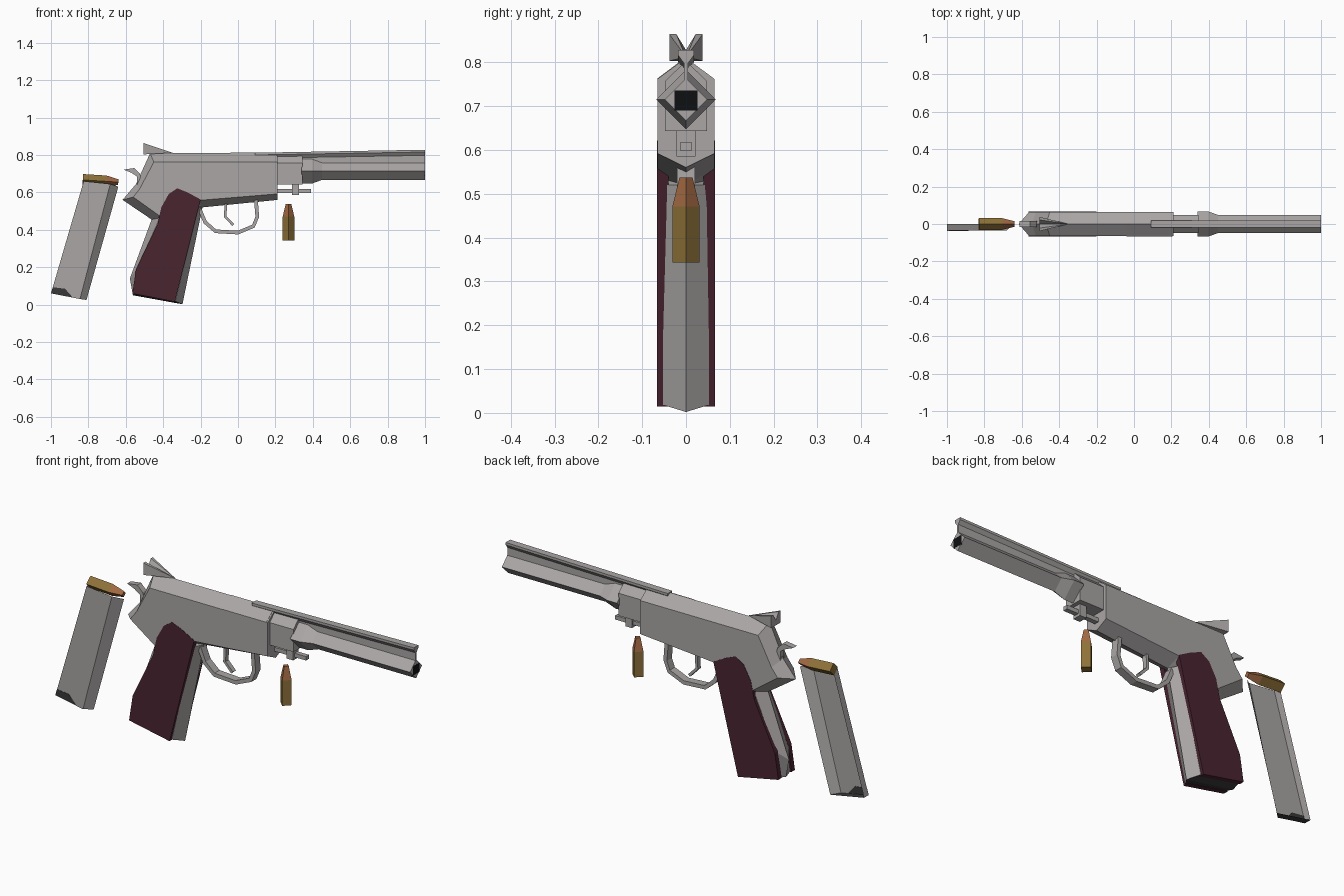
import bpy, bmesh
from mathutils import Vector

if "Cube" in bpy.data.objects:
    bpy.data.objects.remove(bpy.data.objects["Cube"])


def material(name, rgb):
    m = bpy.data.materials.new(name)
    m.diffuse_color = (*rgb, 1)
    m.use_nodes = True
    m.node_tree.nodes["Principled BSDF"].inputs["Base Color"].default_value = m.diffuse_color
    return m


STEEL = material("grey_steel", (0.40, 0.38, 0.375))
DARK = material("dark_steel", (0.04, 0.04, 0.04))
WOOD = material("maroon_grip", (0.068, 0.018, 0.030))
BRASS = material("brass", (0.27, 0.165, 0.04))
COPPER = material("copper", (0.36, 0.14, 0.055))
BLACK = material("bore_black", (0.004, 0.005, 0.006))


def make(name, verts, faces, *mats, closed=True):
    me = bpy.data.meshes.new(name)
    me.from_pydata([tuple(v) for v in verts], [], faces)
    bm = bmesh.new()
    bm.from_mesh(me)
    if closed:
        bmesh.ops.recalc_face_normals(bm, faces=bm.faces)
    bm.to_mesh(me)
    bm.free()
    for m in mats:
        me.materials.append(m)
    ob = bpy.data.objects.new(name, me)
    bpy.context.collection.objects.link(ob)
    return ob


def loft(name, loops, *mats):
    """Skin a row of equal-length loops and cap both ends."""
    n = len(loops[0])
    verts = [v for lp in loops for v in lp]
    faces = [list(range(n)), list(range(len(verts) - n, len(verts)))]
    for k in range(len(loops) - 1):
        for i in range(n):
            j = (i + 1) % n
            faces.append([k * n + i, k * n + j, k * n + n + j, k * n + n + i])
    return make(name, verts, faces, *mats)


def prism(name, pts, y0, y1, mat):
    """Side profile (x, z) extruded across y."""
    return loft(name, [[(x, y, z) for x, z in pts] for y in (y0, y1)], mat)


def ridge_solid(name, outer, inner, hw, *mats):
    """Outer profile is a ridge on y = 0, inner profile is the flat side."""
    return loft(name, [[(x, -hw, z) for x, z in inner],
                       [(x, 0, z) for x, z in outer],
                       [(x, hw, z) for x, z in inner]], *mats)


def box(name, x0, x1, hw, z0, z1, mat):
    return prism(name, [(x0, z0), (x1, z0), (x1, z1), (x0, z1)], -hw, hw, mat)


def mirrored(half):
    """Half section (y, z) mirrored to a full loop."""
    return half + [(-y, z) for y, z in reversed(half) if y > 1e-6]


def diamond_rod(name, start, end, radii, mat):
    """Four-sided rod along a line in the xz plane: radii = [(t, r)...]."""
    a, b = Vector(start), Vector(end)
    d = (b - a).normalized()
    side = Vector((0, 1, 0))
    up = d.cross(side)
    loops = []
    for t, r in radii:
        c = a.lerp(b, t)
        loops.append([c + side * r, c + up * r, c - side * r, c - up * r])
    return loft(name, loops, mat)


def ribbon(name, path, thick, hw, mat):
    """Flat strip of even thickness following an (x, z) path."""
    p = [Vector(q) for q in path]
    left, right = [], []
    for i, q in enumerate(p):
        d = (p[min(i + 1, len(p) - 1)] - p[max(i - 1, 0)]).normalized()
        n = Vector((-d.y, d.x)) * thick / 2
        left.append(q + n)
        right.append(q - n)
    loops = []
    for l, r in zip(left, right):
        loops.append([(l.x, -hw, l.y), (l.x, hw, l.y), (r.x, hw, r.y), (r.x, -hw, r.y)])
    return loft(name, loops, mat)


# Main body with ridged top, bottom and rear
ridge_solid("body",
            [(-.47, .81), (.212, .81), (.212, .56), (-.19, .52),
             (-.44, .44), (-.617, .56), (-.545, .645)],
            [(-.45, .762), (.212, .762), (.212, .592), (-.2, .558),
             (-.42, .475), (-.56, .575), (-.525, .62)], .065, STEEL)

# Ejection port plate on the front upper slope
loft("ejection_port", [[(x, 0, .812), (x, -.0655, .763), (x, -.0655, .755), (x, 0, .80)]
                       for x in (-.04, .205)], STEEL)

# Chamber block ahead of the body
section = mirrored([(0, .803), (.048, .757), (.048, .643)])
loft("chamber_block", [[(x, y, z) for y, z in section] for x in (.2, .345)], STEEL)

# Diamond barrel with shoulder, and its bore
L = .66
diamond_rod("barrel", (.34, 0, .715), (1.0, 0, .715),
            [(0, .068), (.055 / L, .068), (.11 / L, .048), (1, .048)], STEEL)
box("bore", .996, 1.0005, .026, .69, .736, BLACK)


# Sighting rib rising toward the muzzle
def rib_loop(x, top):
    half = [(.018, top), (.018, top - .012), (.005, top - .03), (.005, .75)]
    return [(x, y, z) for y, z in mirrored(half)]


loft("top_rib", [rib_loop(.09, .812), rib_loop(1.0, .828)], STEEL)

# Rear sight: notched plate tapering to a point
notch = mirrored([(0, .828), (.022, .864), (.038, .864), (.038, .803)])
n = len(notch)
make("rear_sight", [(-.505, y, z) for y, z in notch] + [(-.35, 0, .812)],
     [list(range(n))] + [[i, (i + 1) % n, n] for i in range(n)], STEEL)

# Hammer
prism("hammer", [(-.612, .722), (-.555, .73), (-.525, .70), (-.50, .63),
                 (-.54, .635), (-.54, .685), (-.57, .705)], -.015, .015, STEEL)

# Recoil rod and its catch
box("recoil_rod", .2, .39, .012, .598, .618, STEEL)
box("rod_catch", .288, .325, .022, .585, .65, STEEL)

# Trigger and guard
ribbon("trigger_guard", [(-.205, .51), (-.175, .44), (-.12, .392), (0, .385),
                         (.083, .42), (.103, .47), (.095, .57)], .02, .02, STEEL)
ribbon("trigger", [(-.065, .55), (-.068, .47), (-.025, .425)], .014, .012, STEEL)

# Grip core, with a dark underside
core = ridge_solid("grip_core",
                   [(-.46, .46), (-.578, .14), (-.562, .05), (-.297, .002), (-.19, .52), (-.3, .56)],
                   [(-.42, .46), (-.54, .19), (-.555, .062), (-.335, .018), (-.215, .52), (-.3, .55)],
                   .052, STEEL, DARK)
for f in core.data.polygons:
    if f.normal.z < -.8:
        f.material_index = 1

# Grip panels on both sides
panel = [(-.37, .592), (-.325, .622), (-.27, .60), (-.2, .562), (-.338, .015),
         (-.565, .06), (-.545, .19), (-.43, .43), (-.41, .52)]
for s, side in ((-1, "front"), (1, "back")):
    prism("grip_panel_" + side, panel, s * .04, s * .0665, WOOD)

# Magazine half shell: side, front slope, back wall, dark floor
flat = [(-.825, .66), (-1.0, .06), (-.845, .03), (-.683, .645)]
lip = [(-.81, .025), (-.64, .63)]
verts = [(x, -.036, z) for x, z in flat] + [(x, 0, z) for x, z in lip]
verts += [(-.825, 0, .66), (-1.0, 0, .06)]
mag = make("magazine", verts, [(0, 1, 2, 3), (3, 2, 4, 5), (6, 7, 1, 0), (1, 7, 4, 2)],
           STEEL, DARK, closed=False)
mag.data.polygons[3].material_index = 1
prism("magazine_base_mark", [(-1.0, .06), (-.99, .093), (-.925, .085), (-.885, .04)],
      -.0375, -.034, DARK)

# Cartridges: one on the magazine, one loose
for tag, a, b in (("magazine", (-.83, 0, .667), (-.64, 0, .655)),
                  ("loose", (.27, 0, .343), (.27, 0, .537))):
    diamond_rod("case_" + tag, a, b, [(0, .031), (.66, .031)], BRASS)
    diamond_rod("bullet_" + tag, a, b, [(.66, .031), (1, .015)], COPPER)
